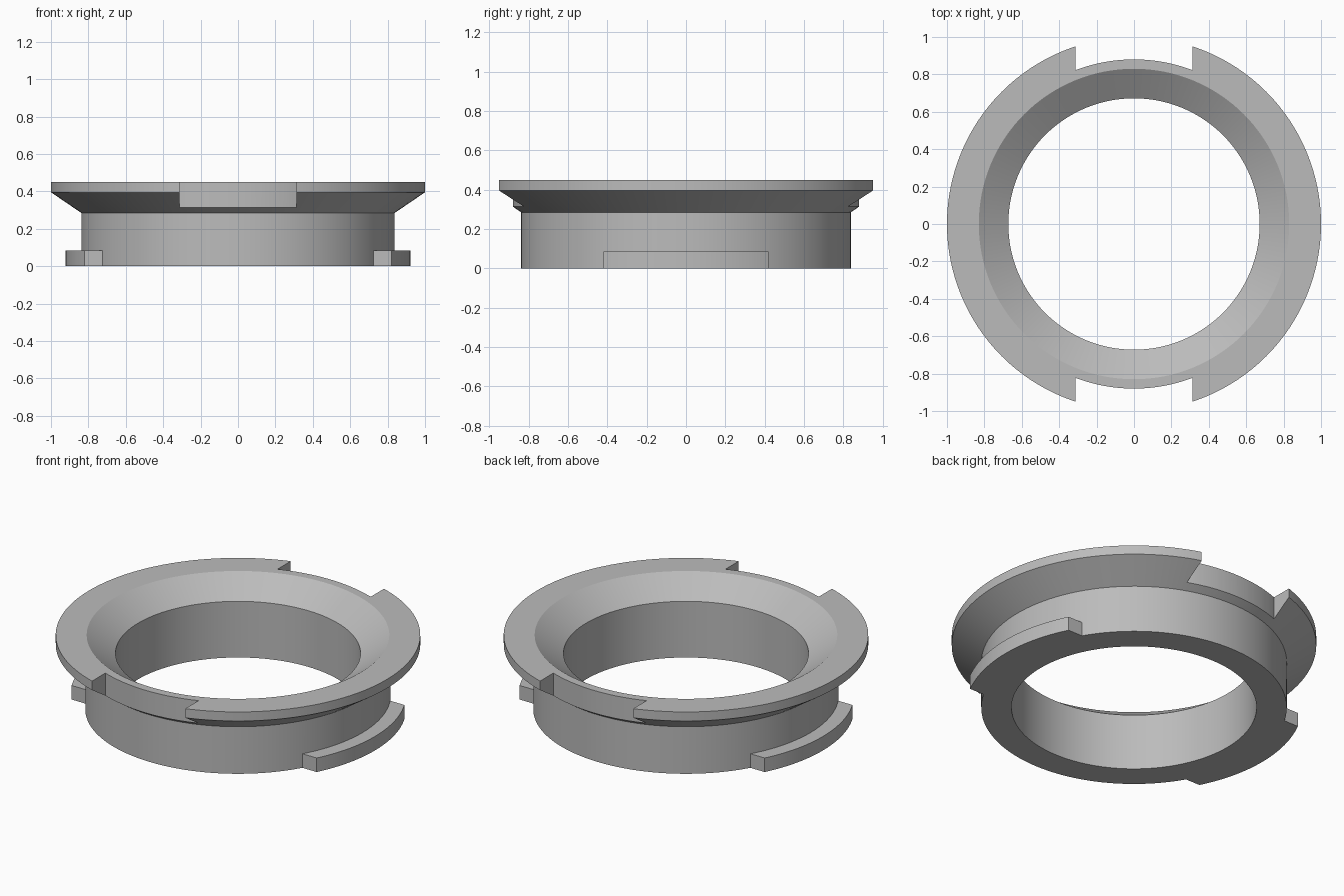
import bpy, bmesh
from math import asin, cos, sin, pi, radians
from mathutils import Vector

cube = bpy.data.objects.get("Cube")
if cube:
    bpy.data.objects.remove(cube, do_unlink=True)

grey = bpy.data.materials.new("plain grey")
grey.use_nodes = True
grey.diffuse_color = (0.5, 0.5, 0.5, 1)
grey.node_tree.nodes["Principled BSDF"].inputs["Base Color"].default_value = (0.5, 0.5, 0.5, 1)


def finish(bm, name):
    bmesh.ops.recalc_face_normals(bm, faces=bm.faces)
    mesh = bpy.data.meshes.new(name)
    bm.to_mesh(mesh)
    bm.free()
    mesh.materials.append(grey)
    obj = bpy.data.objects.new(name, mesh)
    bpy.context.collection.objects.link(obj)
    return obj


def lathe(name, profile, steps=128):
    bm = bmesh.new()
    verts = [bm.verts.new((r, 0, z)) for r, z in profile]
    edges = [bm.edges.new((v, verts[i - 1])) for i, v in enumerate(verts)]
    bmesh.ops.spin(bm, geom=verts + edges, cent=(0, 0, 0), axis=(0, 0, 1),
                   angle=2 * pi, steps=steps, use_merge=True)
    bmesh.ops.remove_doubles(bm, verts=bm.verts, dist=1e-5)
    return finish(bm, name)


def prism(name, outline, z0, z1):
    bm = bmesh.new()
    face = bm.faces.new([bm.verts.new((x, y, z0)) for x, y in outline])
    ext = bmesh.ops.extrude_face_region(bm, geom=[face])["geom"]
    bmesh.ops.translate(bm, vec=Vector((0, 0, z1 - z0)),
                        verts=[v for v in ext if isinstance(v, bmesh.types.BMVert)])
    return finish(bm, name)


def arc(radius, half_width, side, steps=24):
    # Points along +x or -x, from y = -half_width to y = +half_width
    a = asin(half_width / radius)
    angles = [-a + 2 * a * i / steps for i in range(steps + 1)]
    return [(side * radius * cos(t), radius * sin(t)) for t in angles]


def combine(target, tool, operation):
    mod = target.modifiers.new(tool.name, 'BOOLEAN')
    mod.operation, mod.solver, mod.object = operation, 'EXACT', tool
    tool.hide_render = True
    bpy.context.view_layer.objects.active = target
    bpy.ops.object.modifier_apply(modifier=mod.name)
    bpy.data.objects.remove(tool, do_unlink=True)


# Flared ring body
ring = lathe("flared_ring", [(0.672, 0), (0.838, 0), (0.838, 0.285), (1, 0.395),
                             (1, 0.45), (0.83, 0.45), (0.672, 0.34)])

for side in (-1, 1):
    # Straight-sided notch in the flange, front and back
    floor = [(y, x) for x, y in arc(0.88, 0.312, side)]
    notch = prism("notch_cutter", floor + [(0.312, side * 1.1), (-0.312, side * 1.1)], 0.2, 0.6)
    combine(ring, notch, 'DIFFERENCE')
    # Locking tab at the foot, left and right
    tab = prism("locking_tab", arc(0.922, 0.42, side) + arc(0.8, 0.42, side)[::-1], 0, 0.085)
    combine(ring, tab, 'UNION')

bpy.ops.object.select_all(action='DESELECT')
ring.select_set(True)
bpy.context.view_layer.objects.active = ring
bpy.ops.object.shade_smooth_by_angle(angle=radians(25))
